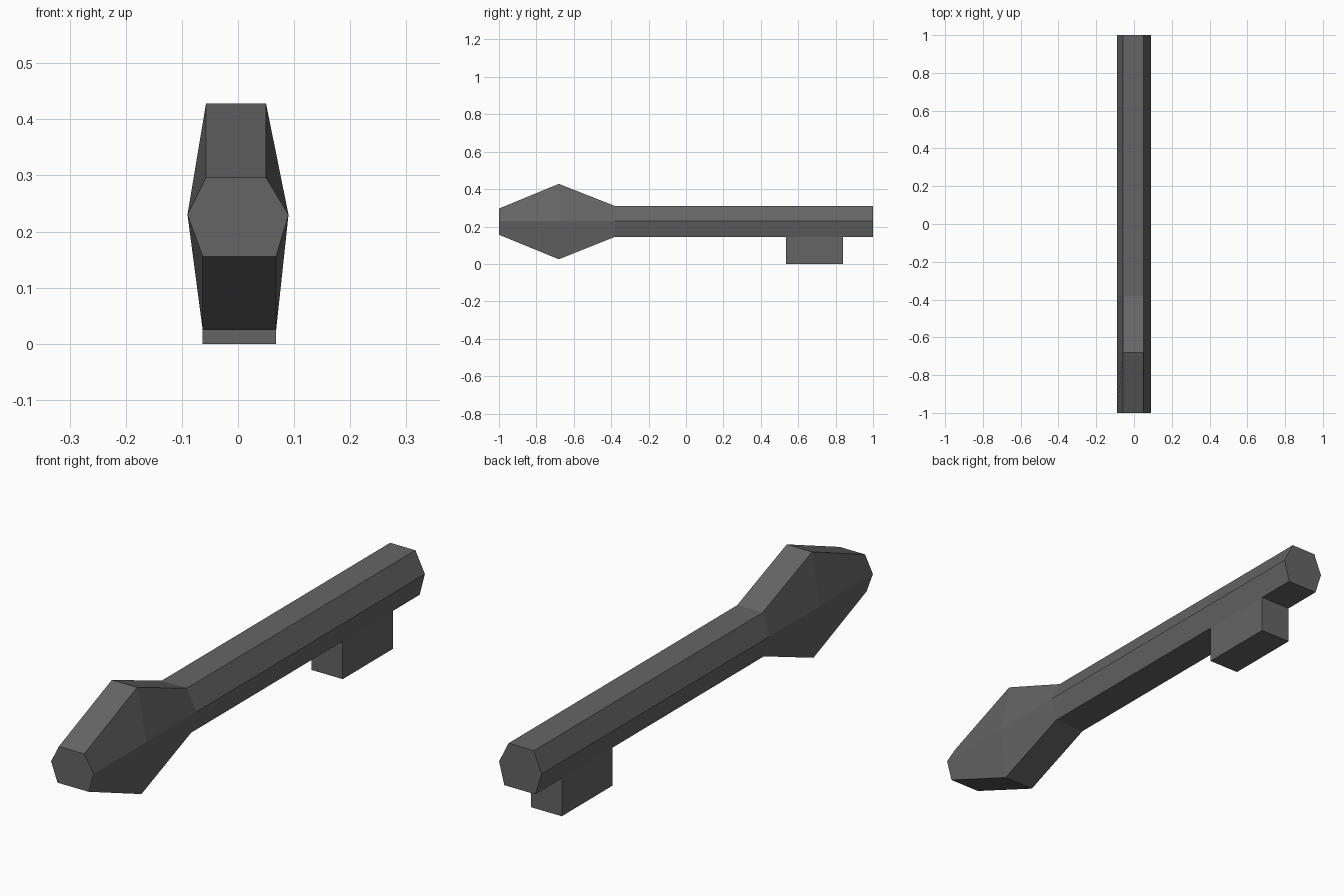
import bpy, bmesh

if "Cube" in bpy.data.objects:
    bpy.data.objects.remove(bpy.data.objects["Cube"])

metal = bpy.data.materials.new("dark grey metal")
metal.diffuse_color = (0.13, 0.13, 0.13, 1)
metal.use_nodes = True
metal.node_tree.nodes["Principled BSDF"].inputs["Base Color"].default_value = metal.diffuse_color


def make_object(name, bm):
    bmesh.ops.recalc_face_normals(bm, faces=bm.faces)
    mesh = bpy.data.meshes.new(name)
    bm.to_mesh(mesh)
    bm.free()
    mesh.materials.append(metal)
    obj = bpy.data.objects.new(name, mesh)
    bpy.context.collection.objects.link(obj)


# Handle and shaft: six-sided section swept along y (y, bottom z, top z)
MID = 0.23
stations = [(-1.0, 0.156, 0.296), (-0.68, 0.025, 0.428),
            (-0.38, 0.145, 0.31), (1.0, 0.145, 0.31)]
bm = bmesh.new()
rings = []
for y, low, high in stations:
    section = [(-0.09, MID), (-0.057, high), (0.05, high),
               (0.09, MID), (0.068, low), (-0.063, low)]
    rings.append([bm.verts.new((x, y, z)) for x, z in section])
for a, b in zip(rings, rings[1:]):
    for i in range(6):
        j = (i + 1) % 6
        bm.faces.new((a[i], a[j], b[j], b[i]))
bm.faces.new(rings[0])
bm.faces.new(rings[-1])
make_object("handle_and_shaft", bm)

# Block hanging under the far end of the shaft
bm = bmesh.new()
bmesh.ops.create_cube(bm, size=1)
for v in bm.verts:
    v.co.x = 0.068 if v.co.x > 0 else -0.063
    v.co.y = 0.84 if v.co.y > 0 else 0.535
    v.co.z = 0.15 if v.co.z > 0 else 0.0
make_object("lower_block", bm)
